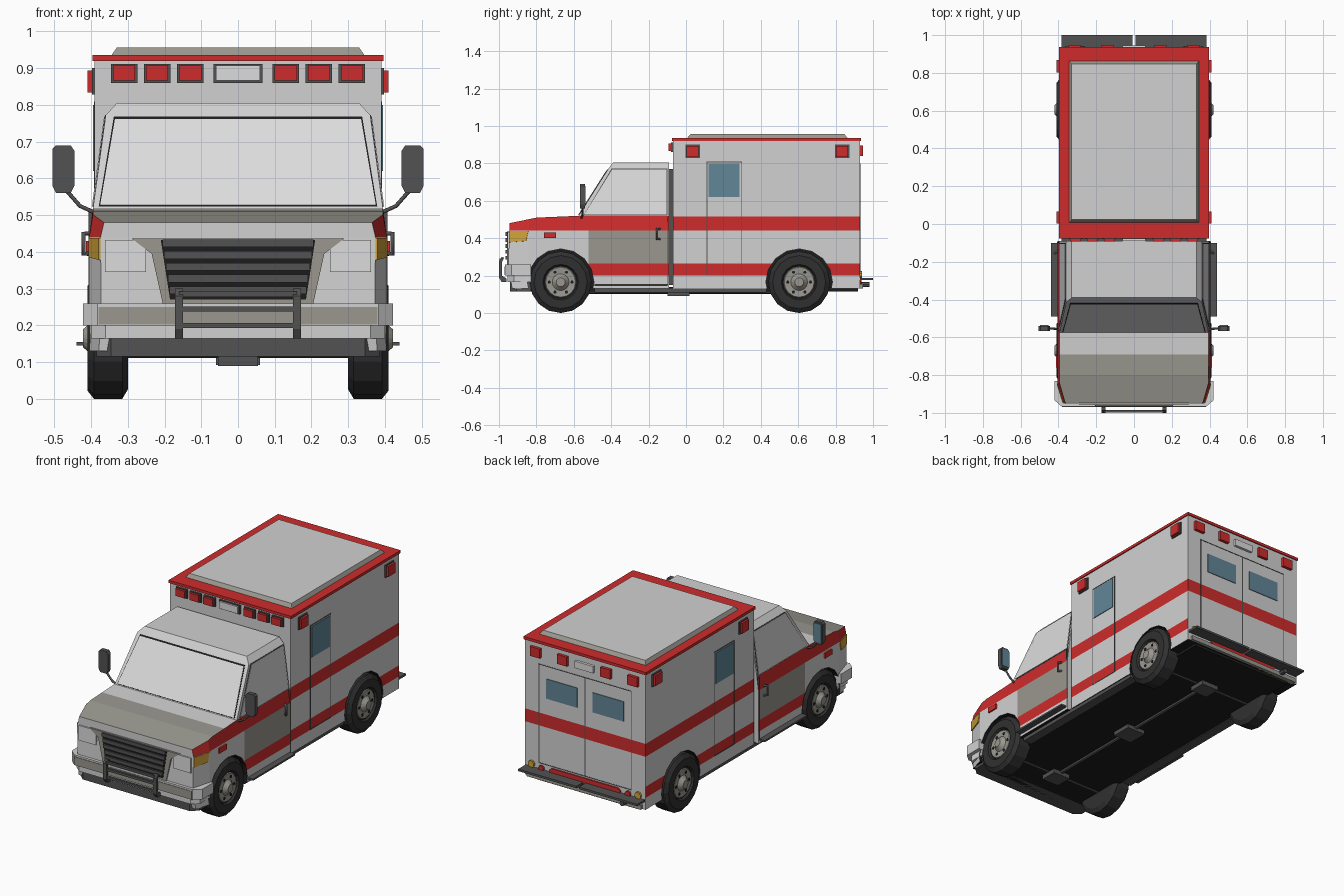
import bpy, bmesh, math
from mathutils import Vector, Matrix

if "Cube" in bpy.data.objects:
    bpy.data.objects.remove(bpy.data.objects["Cube"])

COL = {"white": (.64, .64, .64), "red": (.62, .025, .025), "warm_gray": (.32, .31, .275),
       "pale_glass": (.72, .72, .72), "blue_glass": (.12, .24, .31), "dark_gray": (.085, .085, .085),
       "tyre_black": (.03, .03, .03), "under_black": (.012, .012, .012), "amber": (.62, .36, .04)}
M = {}
for n, c in COL.items():
    M[n] = bpy.data.materials.new(n)
    M[n].diffuse_color = (*c, 1)


def make(name, bm, mats):
    bmesh.ops.recalc_face_normals(bm, faces=bm.faces)
    me = bpy.data.meshes.new(name)
    bm.to_mesh(me)
    bm.free()
    for m in ([mats] if isinstance(mats, str) else mats):
        me.materials.append(M[m])
    ob = bpy.data.objects.new(name, me)
    bpy.context.collection.objects.link(ob)
    return ob


def prism_bm(pts, axis, lo, hi):
    """Extrude a 2D outline along an axis; 2D coords are the other two axes in order."""
    def v(p, h):
        q = list(p)
        q.insert("xyz".index(axis), h)
        return q
    bm = bmesh.new()
    a = [bm.verts.new(v(p, lo)) for p in pts]
    b = [bm.verts.new(v(p, hi)) for p in pts]
    bridge(bm, [a, b])
    return bm


def bridge(bm, rings):
    bm.faces.new(rings[0])
    bm.faces.new(rings[-1])
    for a, b in zip(rings, rings[1:]):
        for i in range(len(a)):
            j = (i + 1) % len(a)
            bm.faces.new((a[i], a[j], b[j], b[i]))


def prism(name, pts, axis, lo, hi, mat):
    return make(name, prism_bm(pts, axis, lo, hi), mat)


def box(name, x0, x1, y0, y1, z0, z1, mat):
    return prism(name, [(x0, y0), (x1, y0), (x1, y1), (x0, y1)], "z", z0, z1, mat)


def plate(name, pts, mat, t=.006):
    """Thin plate from a 3D polygon, thickened both ways along its normal."""
    P = [Vector(p) for p in pts]
    n = (P[1] - P[0]).cross(P[2] - P[0]).normalized() * t / 2
    bm = bmesh.new()
    bridge(bm, [[bm.verts.new(p - n) for p in P], [bm.verts.new(p + n) for p in P]])
    return make(name, bm, mat)


def cyl(name, loc, r, depth, axis, segs, mat):
    bm = bmesh.new()
    rot = {"x": Matrix.Rotation(math.pi / 2, 4, "Y"), "y": Matrix.Rotation(math.pi / 2, 4, "X"), "z": Matrix()}[axis]
    bmesh.ops.create_cone(bm, cap_ends=True, segments=segs, radius1=r, radius2=r, depth=depth,
                          matrix=Matrix.Translation(loc) @ rot)
    return make(name, bm, mat)


def lathe(name, prof, s, y, z, segs, mat):
    bm = bmesh.new()
    rings = [[bm.verts.new((s * x, y + r * math.cos(2 * math.pi * i / segs), z + r * math.sin(2 * math.pi * i / segs)))
              for i in range(segs)] for x, r in prof]
    bridge(bm, rings)
    return make(name, bm, mat)


def tube(name, pts, r, mat):
    cu = bpy.data.curves.new(name, "CURVE")
    cu.dimensions, cu.bevel_depth, cu.bevel_resolution, cu.use_fill_caps = "3D", r, 1, True
    sp = cu.splines.new("POLY")
    sp.points.add(len(pts) - 1)
    for q, p in zip(sp.points, pts):
        q.co = (*p, 1)
    cu.materials.append(M[mat])
    ob = bpy.data.objects.new(name, cu)
    bpy.context.collection.objects.link(ob)


def cut(bm, axis, values):
    no = Vector([float(a == axis) for a in "xyz"])
    for v in values:
        bmesh.ops.bisect_plane(bm, geom=bm.verts[:] + bm.edges[:] + bm.faces[:], plane_co=no * v, plane_no=no)


def wheel_wells(ob, y):
    for s in (-1, 1):
        c = cyl("well_cutter", (s * .4, y, .165), .178, .24, "x", 16, "under_black")
        c.hide_render = True
        md = ob.modifiers.new("well", "BOOLEAN")
        md.object, md.operation, md.solver, md.material_mode = c, "DIFFERENCE", "EXACT", "TRANSFER"
        bpy.context.view_layer.objects.active = ob
        bpy.ops.object.modifier_apply(modifier=md.name)
        bpy.data.objects.remove(c)


BODY = ["white", "red", "warm_gray", "under_black"]
STRIPES = (.2, .265, .44, .515)

# Patient box with painted stripes
bm = prism_bm([(-.39, -.07), (.39, -.07), (.39, .93), (-.39, .93)], "z", .13, .925)
cut(bm, "z", STRIPES)
bmesh.ops.recalc_face_normals(bm, faces=bm.faces)
for f in bm.faces:
    z, n = f.calc_center_median().z, f.normal
    high, low = .44 < z < .515, .2 < z < .265
    if n.z < -.5:
        f.material_index = 3
    elif (abs(n.x) > .5 and (high or low)) or (n.y > .5 and high):
        f.material_index = 1
wheel_wells(make("patient_box", bm, BODY), .605)
box("roof_trim", -.396, .396, -.076, .936, .92, .936, "red")
bm = bmesh.new()
bridge(bm, [[bm.verts.new((x * w, .435 + y * l, z)) for x, y in ((-1, -1), (1, -1), (1, 1), (-1, 1))]
            for w, l, z in ((.345, .43, .934), (.33, .412, .956))])
bm.normal_update()
for f in bm.faces:
    f.material_index = 0 if abs(f.normal.z) > .9 else 1
make("roof_cap", bm, ["white", "warm_gray"])

# Lower cab and hood
bm = prism_bm([(-.09, .13), (-.09, .52), (-.57, .52), (-.8, .51), (-.945, .48), (-.945, .44), (-.95, .26), (-.93, .13)],
              "x", -.405, .405)
cut(bm, "z", STRIPES[:3])
cut(bm, "y", (-.84, -.69, -.52))
for v in bm.verts:
    if v.co.y < -.84:
        v.co.x *= 1 - .08 * (-.84 - v.co.y) / .11
    if v.co.z > .47:
        v.co.x *= .975
bmesh.ops.recalc_face_normals(bm, faces=bm.faces)
for f in bm.faces:
    c, n = f.calc_center_median(), f.normal
    if n.z < -.5:
        f.material_index = 3
    elif n.z > .7:
        f.material_index = 2 if c.y < -.69 else 0
    elif abs(n.x) > .5:
        door = c.y > -.52
        if c.z > .44 or (door and .2 < c.z < .265):
            f.material_index = 1
        elif door and .265 < c.z < .44:
            f.material_index = 2
wheel_wells(make("cab_lower", bm, BODY), -.67)

# Upper cab
bm = bmesh.new()
bridge(bm, [[bm.verts.new(p) for p in ((-w, y, z), (w, y, z), (w, -.09, z), (-w, -.09, z))]
            for w, y, z in ((.395, -.578, .515), (.36, -.415, .772), (.33, -.39, .805))])
make("cab_upper", bm, "white")
box("cab_joint", -.33, .33, -.1, -.06, .15, .77, "dark_gray")


def shield_y(z):
    return -.578 + (z - .515) * .163 / .257


def side_x(z):
    return .395 - (z - .515) * .035 / .257


def windshield(name, wb, zb, wt, zt, mat, out):
    plate(name, [(x, shield_y(z) - out, z + out * .6) for x, z in ((-wb, zb), (wb, zb), (wt, zt), (-wt, zt))], mat, .004)


windshield("windshield_seal", .379, .523, .338, .767, "under_black", 0)
windshield("windshield", .375, .526, .335, .759, "pale_glass", .002)

for s in (-1, 1):
    # Cab side window, door and step
    for nm, d, o, m in (("side_window_seal", 0, 0, "dark_gray"), ("side_window", .004, .002, "pale_glass")):
        plate(nm, [(s * (side_x(z) + o), y, z) for y, z in ((-.548 + d, .522 + d), (-.1 - d, .522 + d),
              (-.1 - d, .772 - d), (-.398 + d, .772 - d))], m, .004)
    tube("door_handle", [(s * .4, -.14, .45), (s * .42, -.155, .45), (s * .42, -.155, .395), (s * .4, -.14, .395)], .007, "dark_gray")
    box("cab_door_gap", s * .398, s * .407, -.1, -.096, .15, .515, "dark_gray")
    box("cab_step", s * .36, s * .44, -.49, -.1, .145, .155, "dark_gray")
    box("sill", s * .33, s * .385, -.49, .43, .11, .135, "dark_gray")
    # Mirrors
    prism("mirror", [(s * x, z) for x, z in ((.455, .56), (.495, .56), (.505, .58), (.505, .68), (.495, .69),
          (.455, .69), (.445, .675), (.445, .58))], "y", -.566, -.54, "dark_gray")
    box("mirror_glass", s * .452, s * .498, -.541, -.536, .572, .68, "blue_glass")
    tube("mirror_arm", [(s * .39, -.56, .507), (s * .43, -.553, .525), (s * .465, -.553, .565)], .006, "dark_gray")
    # Front corner lamps and markers
    plate("corner_lamp", [(s * .375, -.945, .438), (s * .402, -.842, .438), (s * .402, -.855, .385), (s * .375, -.945, .378)], "amber", .009)
    box("headlight", s * .25, s * .362, -.954, -.93, .345, .432, "pale_glass")
    box("fender_marker", s * .4, s * .414, -.76, -.695, .4, .43, "red")
    # Side door outline and window on the box
    for y0, y1, z0, z1 in ((.11, .114, .2, .81), (.296, .3, .2, .81), (.11, .3, .806, .81), (.11, .3, .2, .204)):
        box("side_door_seam", s * .388, s * .392, y0, y1, z0, z1, "dark_gray")
    box("side_door_window", s * .386, s * .394, .12, .286, .62, .8, "blue_glass")
    for y in (0, .8):
        box("side_beacon_base", s * .388, s * .398, y - .004, y + .074, .828, .9, "dark_gray")
        box("side_beacon", s * .39, s * .41, y + .003, y + .067, .834, .894, "red")
    # Beacons on the front and back of the box
    for x in (.13, .22, .31):
        box("front_beacon_base", s * (x - .036), s * (x + .036), -.08, -.068, .86, .912, "dark_gray")
        box("front_beacon", s * (x - .03), s * (x + .03), -.093, -.07, .866, .907, "red")
    for x in (.14, .315):
        box("rear_beacon", s * (x - .032), s * (x + .032), .925, .947, .84, .895, "red")
    # Rear doors
    box("rear_window", s * .05, s * .25, .928, .934, .61, .725, "blue_glass")
    for x0, x1, z0, z1 in ((.296, .3, .22, .8), (0, .003, .22, .8), (0, .3, .796, .8), (0, .3, .22, .224)):
        box("rear_door_seam", s * x0, s * x1, .928, .932, z0, z1, "dark_gray")
    cyl("rear_turn_lamp", (s * .345, .932, .205), .02, .018, "y", 10, "amber")
    cyl("rear_stop_lamp", (s * .28, .932, .195), .018, .018, "y", 10, "red")
    box("rear_step", s * .008, s * .385, .92, 1, .176, .188, "dark_gray")
    # Wheels
    for y in (-.67, .605):
        lathe("tyre", ((.3, .09), (.3, .14), (.315, .165), (.392, .165), (.41, .142), (.41, .095), (.398, .088)), s, y, .165, 16, "tyre_black")
        lathe("wheel_rim", ((.39, .09), (.403, .08), (.4, .045), (.41, .035), (.422, .024), (.422, .01)), s, y, .165, 16, "warm_gray")
        for k in range(6):
            a = k * math.pi / 3
            cyl("rim_hole", (s * .4, y + .061 * math.cos(a), .165 + .061 * math.sin(a)), .009, .008, "x", 6, "under_black")
    # Bull bar uprights
    prism("bull_bar_upright", [(-.96, .165), (-.985, .165), (-1, .19), (-1, .28), (-.985, .3), (-.972, .295), (-.985, .27),
          (-.985, .2), (-.96, .185)], "x", s * .15, s * .172, "dark_gray")

box("front_beacon_base", -.067, .067, -.08, -.068, .86, .912, "dark_gray")
box("front_white_lamp", -.06, .06, -.09, -.07, .866, .907, "pale_glass")
box("rear_white_lamp", -.06, .06, .925, .945, .845, .885, "pale_glass")
prism("rear_reflector", [(-.23, .17), (-.215, .155), (.215, .155), (.23, .17), (.23, .2), (.215, .213), (-.215, .213), (-.23, .2)],
      "y", .925, .938, "red")

# Grille with slats
prism("grille_surround", [(-.29, .437), (.29, .437), (.235, .395), (.205, .26), (-.205, .26), (-.235, .395)], "y", -.956, -.93, "warm_gray")
prism("grille", [(-.21, .432), (.21, .432), (.185, .27), (-.185, .27)], "y", -.958, -.93, "under_black")
for i in range(5):
    z = .285 + i * .032
    box("grille_slat", -.186 - i * .005, .186 + i * .005, -.966, -.94, z, z + .021, "dark_gray")

# Front bumper, chin and bull bar
def bumper(name, w, y, z0, z1, mat):
    prism(name, [(-w, -.83), (-w, y + .035), (-w + .04, y), (w - .04, y), (w, y + .035), (w, -.83)], "z", z0, z1, mat)


bumper("bumper_upper", .422, -.967, .2, .26, "white")
box("bumper_band", -.38, .38, -.97, -.96, .203, .25, "warm_gray")
bumper("bumper_lower", .4, -.955, .165, .2, "white")
bumper("chin", .385, -.94, .115, .168, "dark_gray")
for z in (.2, .245, .285):
    box("bull_bar_rail", -.16, .16, -.997, -.984, z - .007, z + .007, "dark_gray")

# Underbody: axles, drive shaft, gear housings, exhaust
box("floor", -.33, .33, -.9, .92, .115, .14, "under_black")
for y in (-.67, .605):
    cyl("axle", (0, y, .125), .014, .62, "x", 8, "dark_gray")
    box("axle_housing", -.055, .055, y - .05, y + .05, .09, .135, "dark_gray")
box("gearbox", -.06, .06, -.1, .02, .092, .135, "dark_gray")
cyl("drive_shaft", (0, -.03, .115), .012, 1.25, "y", 8, "dark_gray")
cyl("exhaust_pipe", (-.27, .85, .152), .014, .26, "y", 8, "dark_gray")
box("rear_bumper_beam", -.37, .37, .915, .945, .13, .155, "warm_gray")

for m in bpy.data.materials:
    if m.users and not m.is_grease_pencil:
        m.use_nodes = True
        m.node_tree.nodes["Principled BSDF"].inputs["Base Color"].default_value = m.diffuse_color
